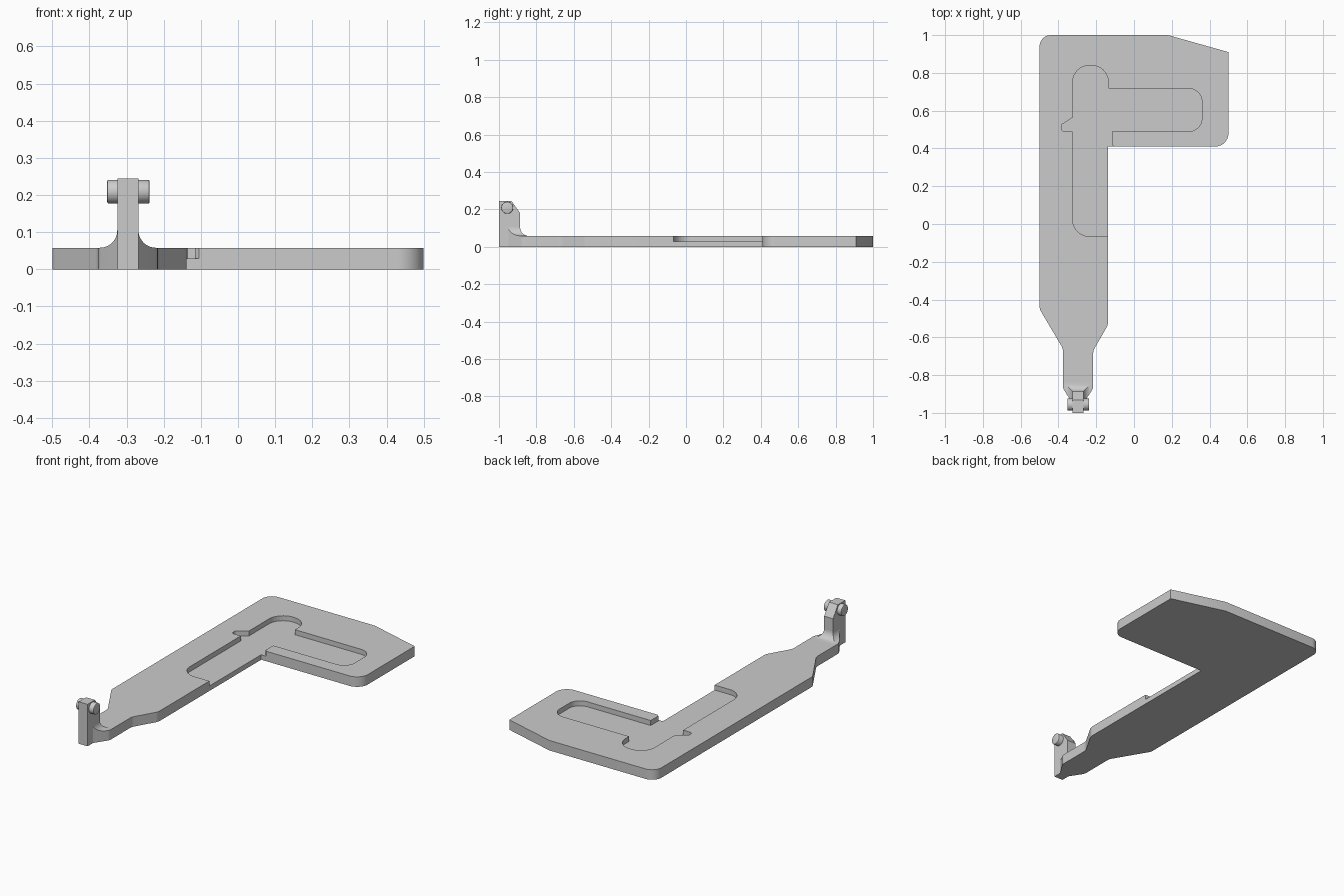
import bpy, bmesh, math
from mathutils import Vector

cube = bpy.data.objects.get("Cube")
if cube:
    bpy.data.objects.remove(cube, do_unlink=True)

TONE = (0.6, 0.6, 0.6, 1)
grey = bpy.data.materials.new("plain grey")
grey.use_nodes = True
grey.diffuse_color = TONE
grey.node_tree.nodes["Principled BSDF"].inputs["Base Color"].default_value = TONE

THICK, FLOOR = 0.058, 0.029
POST_L, POST_R = -0.325, -0.268


def finish(bm, name):
    bmesh.ops.recalc_face_normals(bm, faces=bm.faces)
    mesh = bpy.data.meshes.new(name)
    bm.to_mesh(mesh)
    bm.free()
    mesh.materials.append(grey)
    obj = bpy.data.objects.new(name, mesh)
    bpy.context.collection.objects.link(obj)
    return obj


def rounded(points, steps=10):
    """Outline from (x, y, corner radius) entries."""
    out = []
    for i, (x, y, r) in enumerate(points):
        p = Vector((x, y, 0))
        if not r:
            out.append(p)
            continue
        before, after = points[i - 1], points[(i + 1) % len(points)]
        a = (Vector((before[0], before[1], 0)) - p).normalized()
        b = (Vector((after[0], after[1], 0)) - p).normalized()
        half = a.angle(b) / 2
        centre = p + (a + b).normalized() * (r / math.sin(half))
        start = p + a * (r / math.tan(half)) - centre
        end = p + b * (r / math.tan(half)) - centre
        for k in range(steps + 1):
            out.append(centre + start.lerp(end, k / steps).normalized() * r)
    return out


def prism(name, outline, lo, hi, place):
    """Extrude an outline; place maps (u, v, height) to x, y, z."""
    bm = bmesh.new()
    low = [bm.verts.new(place(p[0], p[1], lo)) for p in outline]
    high = [bm.verts.new(place(p[0], p[1], hi)) for p in outline]
    bm.faces.new(low)
    bm.faces.new(high)
    for i in range(len(low)):
        bm.faces.new((low[i - 1], low[i], high[i], high[i - 1]))
    return finish(bm, name)


def flat(u, v, h):
    return (u, v, h)


def side(u, v, h):
    return (h, u, v)


def boolean(obj, cutter, operation):
    mod = obj.modifiers.new(operation.title(), "BOOLEAN")
    mod.operation, mod.solver, mod.object = operation, "EXACT", cutter
    cutter.hide_render = True
    cutter.hide_set(True)


def smooth(obj):
    bpy.ops.object.select_all(action="DESELECT")
    obj.select_set(True)
    bpy.context.view_layer.objects.active = obj
    bpy.ops.object.shade_smooth_by_angle(angle=math.radians(30))


# Flat L-shaped plate, tapering to a narrow neck at the front
outline = rounded([
    (-0.5, 1, 0.06), (0.18, 1, 0), (0.5, 0.91, 0), (0.5, 0.41, 0.07),
    (-0.138, 0.41, 0), (-0.138, -0.535, 0.06), (-0.216, -0.67, 0.06),
    (-0.216, -0.87, 0.05), (POST_R, -0.95, 0), (POST_R, -1, 0),
    (POST_L, -1, 0), (POST_L, -0.95, 0), (-0.376, -0.87, 0.05),
    (-0.376, -0.66, 0.06), (-0.5, -0.45, 0.06)])
plate = prism("plate", outline, 0, THICK, flat)

# Shallow pocket, open along the inner edge of the plate
pocket = prism("pocket_cutter", rounded([
    (-0.325, -0.066, 0.09), (-0.08, -0.066, 0), (-0.08, 0.38, 0),
    (-0.1, 0.405, 0), (-0.116, 0.42, 0), (-0.116, 0.49, 0),
    (0.36, 0.49, 0.07), (0.36, 0.717, 0.07), (-0.136, 0.717, 0),
    (-0.136, 0.84, 0.09), (-0.325, 0.84, 0.09), (-0.325, 0.563, 0),
    (-0.385, 0.525, 0.01), (-0.385, 0.49, 0.015), (-0.325, 0.49, 0)]), FLOOR, 0.1, flat)
boolean(plate, pocket, "DIFFERENCE")

# Upright post with a chamfered back top edge
post = prism("post", [(-1, 0), (-0.887, 0), (-0.887, 0.18), (-0.932, 0.244), (-1, 0.244)],
             POST_L, POST_R, side)

# Concave flare around the post foot, trimmed to the neck outline
R = 0.047
bm = bmesh.new()
rings = []
for k in range(11):
    a = math.pi / 2 * k / 10
    grow, z = R * (1 - math.sin(a)), THICK + R * (1 - math.cos(a))
    corners = [(POST_L - grow, -0.99), (POST_R + grow, -0.99),
               (POST_R + grow, -0.887 + grow), (POST_L - grow, -0.887 + grow)]
    rings.append([bm.verts.new((x, y, z)) for x, y in corners])
for low, high in zip(rings, rings[1:]):
    for i in range(4):
        j = (i + 1) % 4
        bm.faces.new((low[i], low[j], high[j], high[i]))
bm.faces.new(rings[0])
bm.faces.new(rings[-1])
flare = finish(bm, "post_flare")
trim = prism("flare_trim", outline, -0.1, 0.2, flat)
boolean(flare, trim, "INTERSECT")

# Cross pin through the post, with softened rims
bm = bmesh.new()
bmesh.ops.create_cone(bm, cap_ends=True, segments=32, radius1=0.032, radius2=0.032, depth=0.114)
rims = [e for e in bm.edges if abs(e.verts[0].co.z - e.verts[1].co.z) < 1e-4]
bmesh.ops.bevel(bm, geom=rims, offset=0.004, segments=2, affect="EDGES", profile=0.5)
pin = finish(bm, "cross_pin")
pin.rotation_euler = (0, math.pi / 2, 0)
pin.location = (-0.295, -0.956, 0.209)

for part in (plate, post, flare, pin):
    smooth(part)
